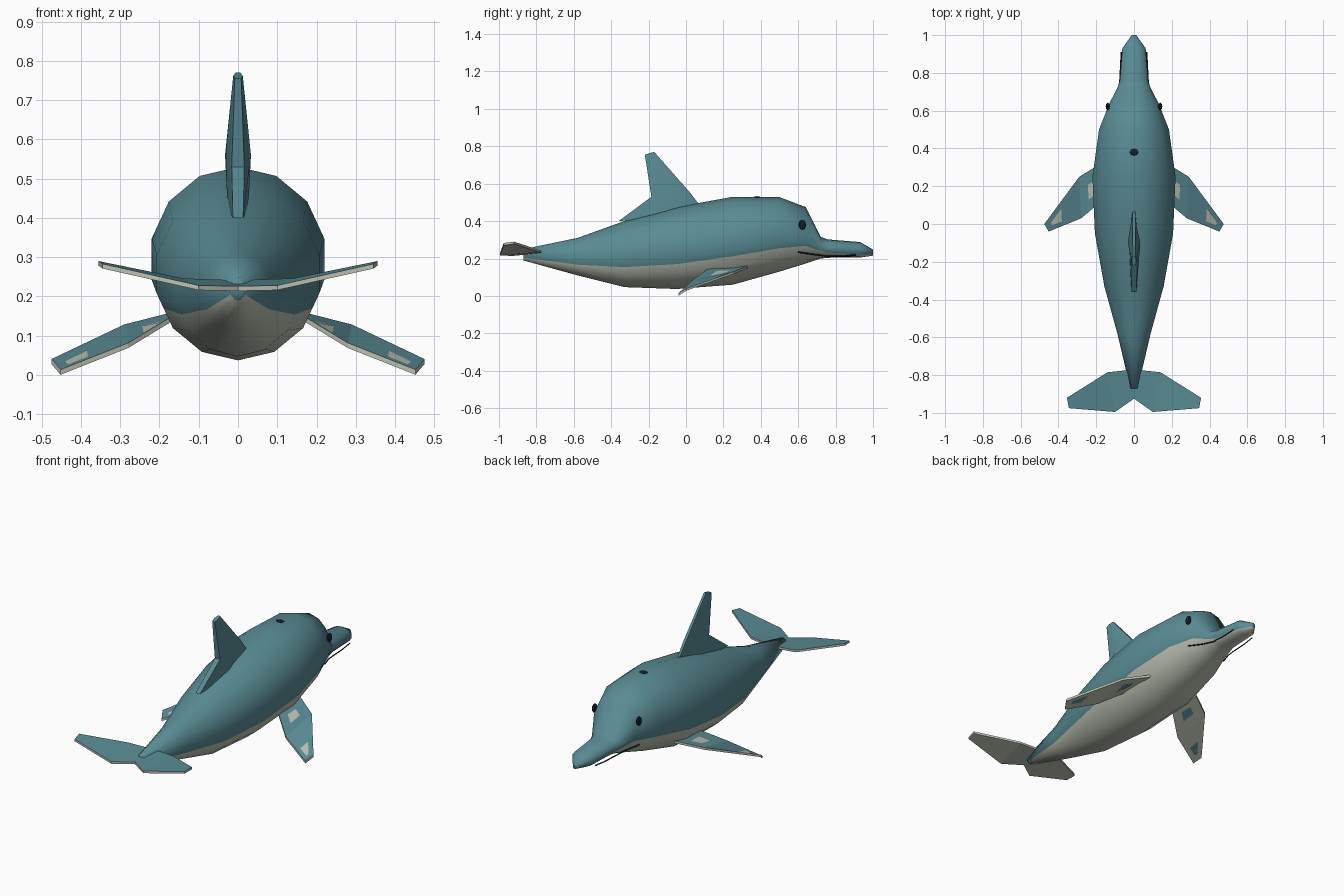
import bpy, bmesh
from math import sin, cos, pi
from mathutils import Vector

cube = bpy.data.objects.get("Cube")
if cube:
    bpy.data.objects.remove(cube)


def material(name, rgb):
    m = bpy.data.materials.new(name)
    m.use_nodes = True
    m.diffuse_color = (*rgb, 1)
    bsdf = m.node_tree.nodes["Principled BSDF"]
    bsdf.inputs["Base Color"].default_value = (*rgb, 1)
    bsdf.inputs["Roughness"].default_value = 0.7
    return m


TEAL = material("teal skin", (0.1, 0.26, 0.295))
PALE = material("pale belly", (0.5, 0.53, 0.45))
DARK = material("dark detail", (0.008, 0.014, 0.022))


def finish(name, bm, mats, smooth=False, mirror=False):
    bmesh.ops.recalc_face_normals(bm, faces=bm.faces)
    mesh = bpy.data.meshes.new(name)
    for f in bm.faces:
        f.smooth = smooth
    bm.to_mesh(mesh)
    bm.free()
    for m in mats:
        mesh.materials.append(m)
    ob = bpy.data.objects.new(name, mesh)
    bpy.context.collection.objects.link(ob)
    if mirror:
        ob.modifiers.new("mirror", 'MIRROR')
    return ob


def loft(bm, rings):
    """Skin closed rings of equal length and cap both ends."""
    loops = [[bm.verts.new(p) for p in ring] for ring in rings]
    n = len(loops[0])
    for a, b in zip(loops, loops[1:]):
        for i in range(n):
            j = (i + 1) % n
            bm.faces.new((a[i], a[j], b[j], b[i]))
    bm.faces.new(loops[0])
    bm.faces.new(loops[-1])


# Body: y, bottom z, top z, half width, height of the colour line
SIDES = 14
BODY = [
    (-0.87, 0.19, 0.25, 0.02, 0.205),
    (-0.58, 0.11, 0.31, 0.088, 0.167),
    (-0.33, 0.047, 0.40, 0.157, 0.154),
    (-0.05, 0.037, 0.475, 0.207, 0.17),
    (0.25, 0.06, 0.53, 0.22, 0.212),
    (0.50, 0.13, 0.528, 0.185, 0.255),
    (0.64, 0.173, 0.475, 0.13, 0.267),
    (0.72, 0.20, 0.315, 0.088, 0.24),
    (0.76, 0.204, 0.302, 0.075, 0.232),
    (0.93, 0.205, 0.288, 0.062, 0.222),
    (1.00, 0.215, 0.248, 0.012, 0.222),
]


def body_ring(y, low, high, half, line):
    mid, tall, wide = (low + high) / 2, (high - low) / 2, half / cos(pi / SIDES)
    angles = [2 * pi * i / SIDES for i in range(SIDES)]
    return [(wide * sin(a), y, mid + tall * cos(a)) for a in angles]


bm = bmesh.new()
loft(bm, [body_ring(*s) for s in BODY])

# Cut the belly colour line into each body segment
for s, t in zip(BODY, BODY[1:]):
    faces = [f for f in bm.faces if s[0] < f.calc_center_median().y < t[0]]
    geom = set(faces)
    for f in faces:
        geom.update(f.edges)
        geom.update(f.verts)
    bmesh.ops.bisect_plane(bm, geom=list(geom), dist=1e-5,
                           plane_co=(0, s[0], s[4]),
                           plane_no=Vector((0, s[4] - t[4], t[0] - s[0])))


def colour_line(y):
    for s, t in zip(BODY, BODY[1:]):
        if y <= t[0]:
            return s[4] + (t[4] - s[4]) * (y - s[0]) / (t[0] - s[0])
    return BODY[-1][4]


for f in bm.faces:
    c = f.calc_center_median()
    f.material_index = int(c.z < colour_line(c.y))
finish("body", bm, (TEAL, PALE), smooth=True)


# Flat fins: each section is a leading and a trailing point
def paddle(name, sections, thick):
    up = Vector((0, 0, thick / 2))
    bm = bmesh.new()
    rings = []
    for lead, trail in sections:
        a, b = Vector(lead), Vector(trail)
        rings.append((a + up, b + up, b - up, a - up))
    loft(bm, rings)
    bmesh.ops.recalc_face_normals(bm, faces=bm.faces)
    for f in bm.faces:
        f.material_index = int(f.normal.z < 0.4)
    finish(name, bm, (TEAL, PALE), mirror=True)


paddle("flippers", [
    ((0.16, 0.33, 0.155), (0.16, 0.13, 0.148)),
    ((0.29, 0.25, 0.122), (0.28, 0.03, 0.075)),
    ((0.475, 0.0, 0.034), (0.452, -0.04, 0.007)),
], 0.013)

paddle("tail_flukes", [
    ((0, -0.77, 0.235), (0, -0.925, 0.22)),
    ((0.14, -0.785, 0.24), (0.1, -0.995, 0.222)),
    ((0.355, -0.92, 0.284), (0.345, -0.975, 0.277)),
], 0.012)


# Dorsal fin: rear, middle and front of each level as (y, z, half width)
def fin_ring(points):
    right = [(w, y, z) for y, z, w in points]
    return right + [(-w, y, z) for y, z, w in reversed(points)]


bm = bmesh.new()
loft(bm, [fin_ring(level) for level in (
    [(-0.36, 0.40, 0.013), (-0.12, 0.42, 0.026), (0.07, 0.49, 0.006)],
    [(-0.185, 0.53, 0.016), (-0.1, 0.56, 0.033), (0.015, 0.56, 0.008)],
    [(-0.22, 0.755, 0.008), (-0.195, 0.763, 0.012), (-0.17, 0.77, 0.006)],
)])
fin = finish("dorsal_fin", bm, (TEAL,))
bpy.ops.object.select_all(action='DESELECT')
fin.select_set(True)
bpy.context.view_layer.objects.active = fin
bpy.ops.object.shade_smooth_by_angle(angle=0.6)


# Eyes and blowhole: flattened low-poly balls
def button(name, place, size, mirror=False):
    bm = bmesh.new()
    bmesh.ops.create_uvsphere(bm, u_segments=8, v_segments=6, radius=1)
    bmesh.ops.scale(bm, vec=size, verts=bm.verts)
    bmesh.ops.translate(bm, vec=place, verts=bm.verts)
    finish(name, bm, (DARK,), mirror=mirror)


button("eyes", (0.139, 0.622, 0.38), (0.011, 0.02, 0.026), mirror=True)
button("blowhole", (0, 0.38, 0.529), (0.025, 0.018, 0.004))

# Mouth lines along both sides of the snout
for side, word in ((1, "left"), (-1, "right")):
    curve = bpy.data.curves.new(word + "_mouth_line", 'CURVE')
    curve.dimensions = '3D'
    curve.bevel_depth = 0.004
    curve.bevel_resolution = 0
    curve.use_fill_caps = True
    path = [(0.126, 0.6, 0.234), (0.092, 0.68, 0.222),
            (0.075, 0.75, 0.212), (0.07, 0.84, 0.212), (0.067, 0.91, 0.219)]
    spline = curve.splines.new('POLY')
    spline.points.add(len(path) - 1)
    for p, (x, y, z) in zip(spline.points, path):
        p.co = (side * x, y, z, 1)
    curve.materials.append(DARK)
    ob = bpy.data.objects.new(word + "_mouth_line", curve)
    bpy.context.collection.objects.link(ob)
